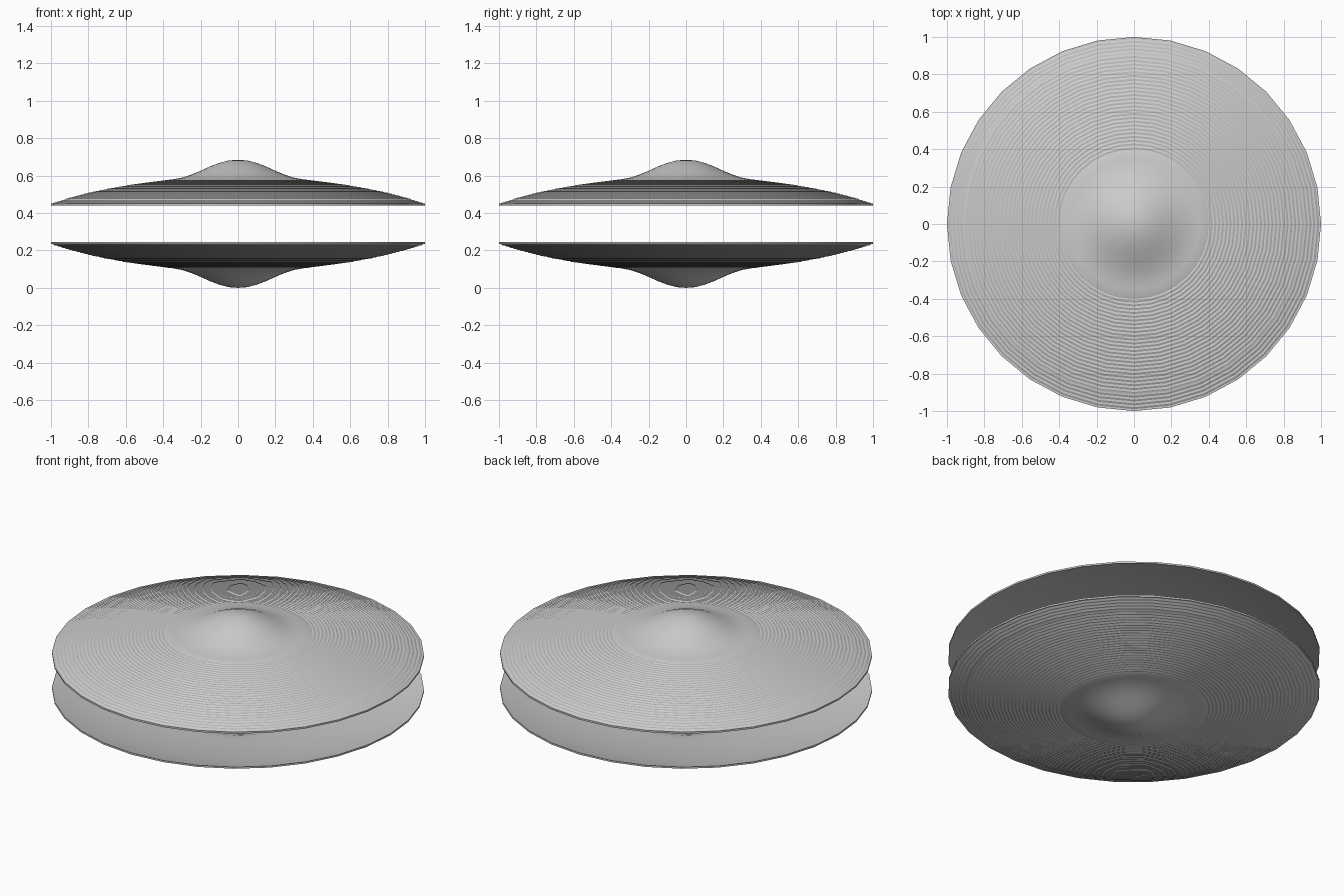
import bpy, bmesh, math

if "Cube" in bpy.data.objects:
    bpy.data.objects.remove(bpy.data.objects["Cube"])

SIDES = 32
GROOVES = 30
THICK = 0.010
TOP = 0.685
# Key points of the upper face: radius, height
KEYS = [(0, .685), (.05, .681), (.1, .668), (.15, .649), (.2, .626), (.25, .605),
        (.3, .589), (.35, .580), (.4, .575), (.5, .563), (.6, .548), (.7, .530),
        (.8, .509), (.9, .483), (1, .451)]


def height(r):
    for (r0, z0), (r1, z1) in zip(KEYS, KEYS[1:]):
        if r <= r1:
            return z0 + (z1 - z0) * (r - r0) / (r1 - r0)
    return KEYS[-1][1]


def make_profile():
    # Smooth bell, then a finely grooved bow
    outer = [k for k in KEYS if k[0] <= 0.35]
    step = (1 - 0.39) / GROOVES
    for i in range(GROOVES):
        r = 0.39 + i * step
        outer += [(r, height(r)), (r + step / 2, height(r + step / 2) - 0.003)]
    outer.append((1, height(1)))
    # Plain underside, returning to the centre
    inner = [(r, z - THICK) for r, z in reversed(KEYS)]
    return outer + inner


def cymbal(name, flip):
    bm = bmesh.new()
    rings = []
    for r, z in make_profile():
        z = TOP - z if flip else z
        if r == 0:
            rings.append([bm.verts.new((0, 0, z))] * SIDES)
        else:
            rings.append([bm.verts.new((r * math.cos(math.tau * i / SIDES),
                                        r * math.sin(math.tau * i / SIDES), z))
                          for i in range(SIDES)])
    for a, b in zip(rings, rings[1:]):
        for i in range(SIDES):
            j = (i + 1) % SIDES
            bm.faces.new(list(dict.fromkeys((a[i], b[i], b[j], a[j]))))
    bmesh.ops.recalc_face_normals(bm, faces=bm.faces)
    mesh = bpy.data.meshes.new(name)
    bm.to_mesh(mesh)
    bm.free()
    obj = bpy.data.objects.new(name, mesh)
    bpy.context.collection.objects.link(obj)
    bpy.ops.object.select_all(action='DESELECT')
    obj.select_set(True)
    bpy.context.view_layer.objects.active = obj
    bpy.ops.object.shade_smooth_by_angle(angle=math.radians(30))


# Matching pair facing each other
cymbal("top_cymbal", False)
cymbal("bottom_cymbal", True)
